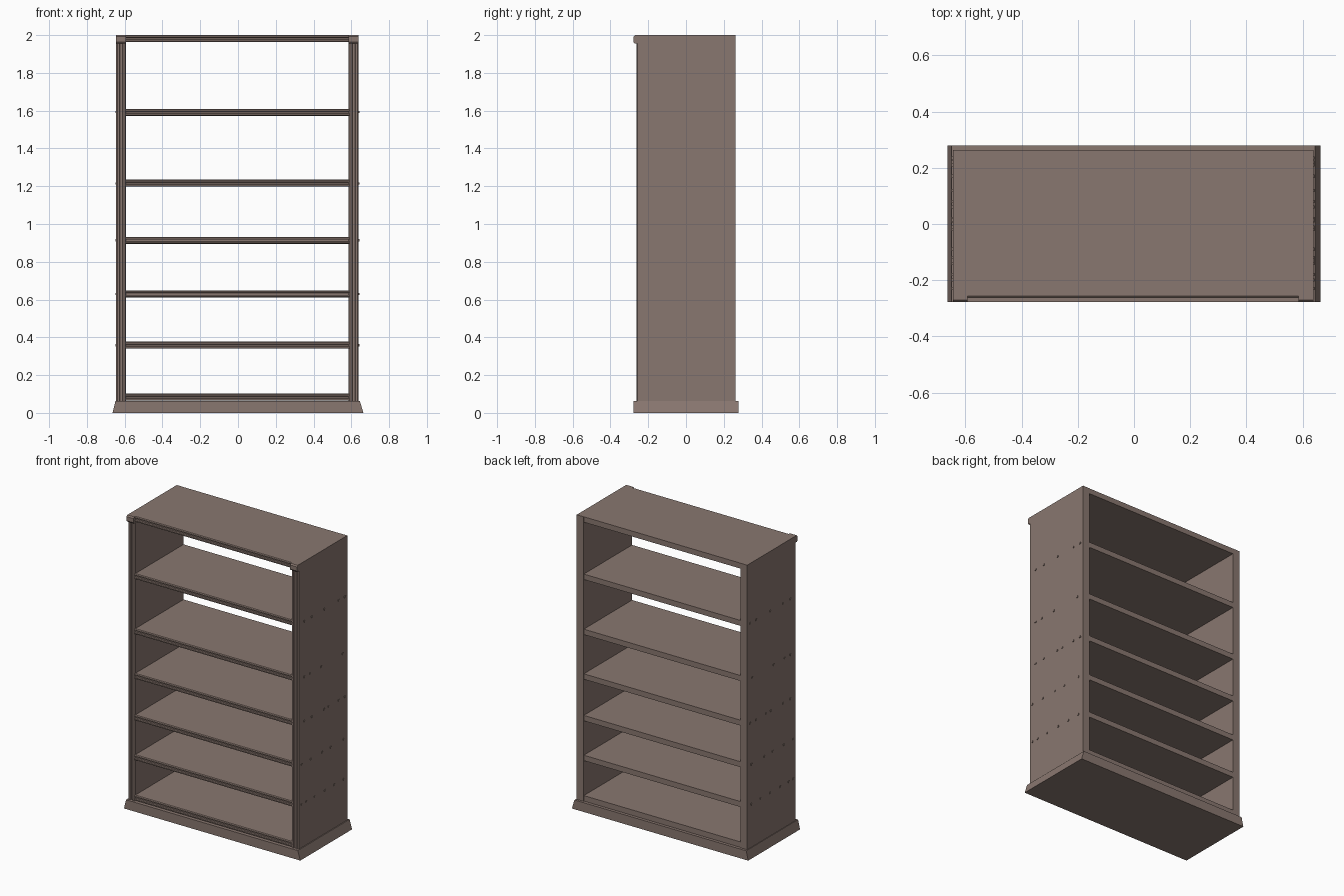
import bpy, bmesh
from mathutils import Vector

if "Cube" in bpy.data.objects:
    bpy.data.objects.remove(bpy.data.objects["Cube"])

wood = bpy.data.materials.new("brown_wood")
wood.diffuse_color = (0.25, 0.185, 0.16, 1)
wood.use_nodes = True
wood.node_tree.nodes["Principled BSDF"].inputs["Base Color"].default_value = wood.diffuse_color

XL, XR = -0.645, 0.639      # outer faces of the sides
IL, IR = -0.593, 0.586      # inner faces of the sides
YB = 0.263                  # back plane


def finish(name, bm):
    bmesh.ops.recalc_face_normals(bm, faces=bm.faces[:])
    me = bpy.data.meshes.new(name)
    bm.to_mesh(me)
    bm.free()
    me.materials.append(wood)
    ob = bpy.data.objects.new(name, me)
    bpy.context.collection.objects.link(ob)
    return ob


def extrude(name, pts, vec):
    """Prism from a closed 3D outline swept along vec."""
    bm = bmesh.new()
    face = bm.faces.new([bm.verts.new(p) for p in pts])
    res = bmesh.ops.extrude_face_region(bm, geom=[face], use_keep_orig=True)
    verts = [g for g in res["geom"] if isinstance(g, bmesh.types.BMVert)]
    bmesh.ops.translate(bm, verts=verts, vec=Vector(vec))
    return finish(name, bm)


def front_moulding(t):
    """Grooved front edge across thickness t: (position, y) pairs."""
    return [(0, -0.257), (0.12 * t, -0.263), (0.32 * t, -0.263), (0.38 * t, -0.254),
            (0.62 * t, -0.254), (0.68 * t, -0.263), (0.88 * t, -0.263), (t, -0.257)]


# flared plinth
extrude("base_plinth", [(-0.664, -0.278, 0), (0.664, -0.278, 0),
                        (0.645, -0.278, 0.063), (-0.649, -0.278, 0.063)], (0, 0.557, 0))

# side panels with fluted front edge
for side, x0, x1 in (("left", XL, IL), ("right", IR, XR)):
    outline = [(x0 + p, y, 0.06) for p, y in front_moulding(x1 - x0)]
    outline += [(x1, YB, 0.06), (x0, YB, 0.06)]
    extrude(side + "_side_panel", outline, (0, 0, 1.90))
    # cap over the side panel, overhanging the front with chamfered edges
    cap = [(-0.272, 1.956), (-0.278, 1.964), (-0.278, 1.992), (-0.270, 2.0),
           (YB, 2.0), (YB, 1.956)]
    extrude(side + "_top_cap", [(x0, y, z) for y, z in cap], (x1 - x0, 0, 0))

# shelves and top board with grooved front edge
shelves = [0.065, 0.340, 0.611, 0.894, 1.198, 1.573]
for i, z0 in enumerate(shelves + [1.963]):
    t = 0.037
    outline = [(IL - 0.003, y, z0 + p) for p, y in front_moulding(t)]
    outline += [(IL - 0.003, YB - 0.001, z0 + t), (IL - 0.003, YB - 0.001, z0)]
    extrude("top_board" if i == 6 else "shelf_%d" % (i + 1), outline, (IR - IL + 0.006, 0, 0))

# nail heads in rows along the shelf lines
rows = {0.358: (-0.23, -0.18, -0.09, 0.02, 0.12, 0.22),
        0.629: (-0.23, -0.13, -0.01, 0.08, 0.22),
        0.914: (-0.20, -0.12, 0.01, 0.06, 0.17, 0.235),
        1.215: (-0.20, -0.14, -0.02, 0.21),
        1.594: (-0.20, -0.12, 0.015, 0.17, 0.235)}
for side, x in (("left", XL), ("right", XR)):
    bm = bmesh.new()
    for z, ys in rows.items():
        for y in ys:
            vs = bmesh.ops.create_cube(bm, size=1)["verts"]
            bmesh.ops.scale(bm, verts=vs, vec=(0.009, 0.011, 0.011))
            bmesh.ops.translate(bm, verts=vs, vec=(x, y, z))
    finish(side + "_nail_heads", bm)
